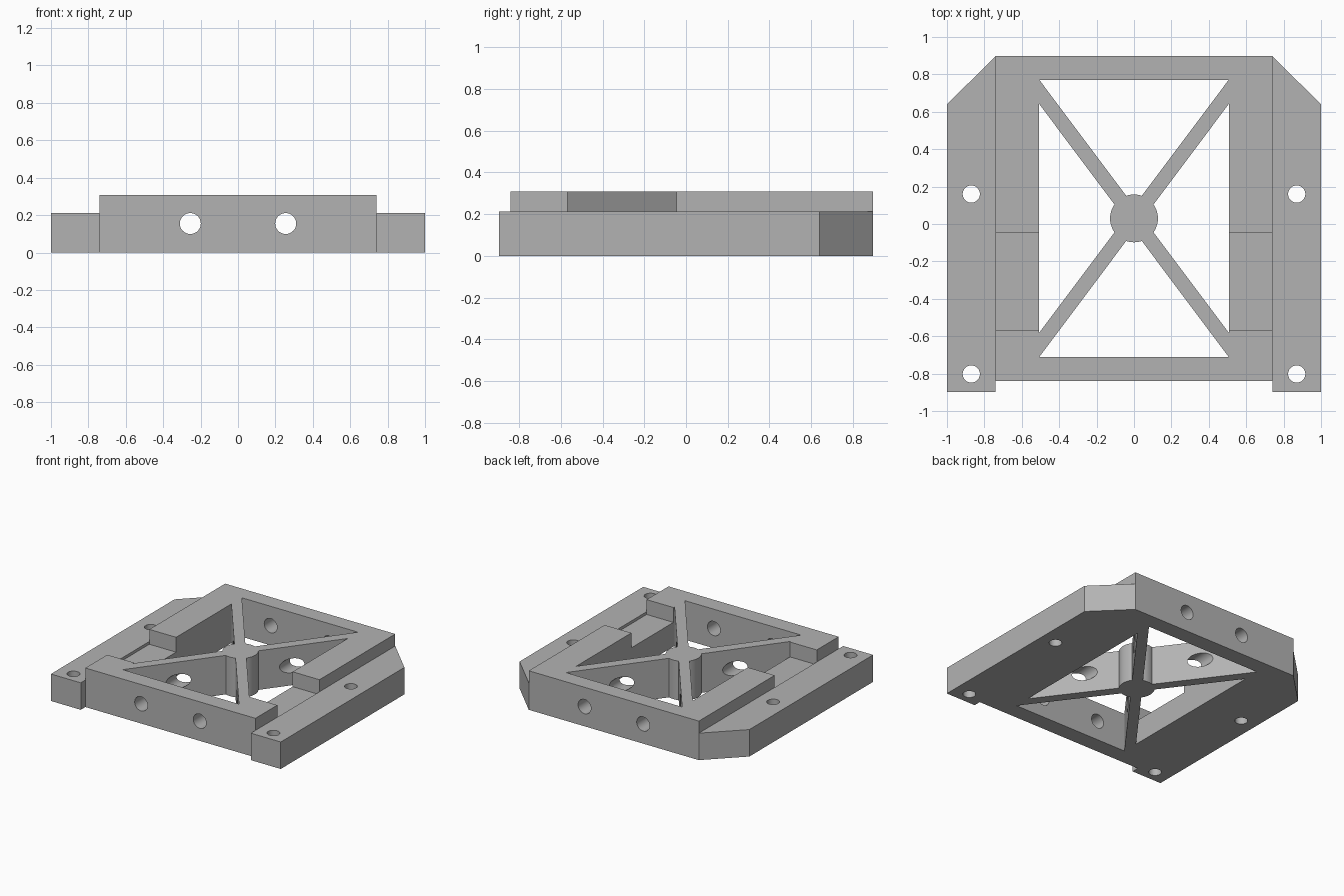
import bpy
import math
from mathutils import Matrix

if "Cube" in bpy.data.objects:
    bpy.data.objects.remove(bpy.data.objects["Cube"], do_unlink=True)

HEIGHT, FLANGE_TOP, NOTCH_FLOOR = 0.307, 0.212, 0.19
CORE_X, OPEN_X = 0.74, 0.507
BACK, FRONT, HUB_Y = 0.897, -0.84, 0.03

grey = bpy.data.materials.new("plain grey")
grey.use_nodes = True
color = (0.45, 0.45, 0.45, 1)
grey.diffuse_color = color
grey.node_tree.nodes["Principled BSDF"].inputs["Base Color"].default_value = color


def prism(name, outline, z0, z1):
    """Extrude a counter-clockwise outline from z0 to z1."""
    n = len(outline)
    verts = [(x, y, z) for z in (z0, z1) for x, y in outline]
    faces = [tuple(reversed(range(n))), tuple(range(n, 2 * n))]
    faces += [(i, (i + 1) % n, n + (i + 1) % n, n + i) for i in range(n)]
    mesh = bpy.data.meshes.new(name)
    mesh.from_pydata(verts, [], faces)
    mesh.materials.append(grey)
    obj = bpy.data.objects.new(name, mesh)
    bpy.context.collection.objects.link(obj)
    return obj


def block(name, x0, x1, y0, y1, z0, z1):
    return prism(name, [(x0, y0), (x1, y0), (x1, y1), (x0, y1)], z0, z1)


def disc(name, x, y, radius, z0, z1, sides=48):
    ring = [(x + radius * math.cos(math.tau * i / sides),
             y + radius * math.sin(math.tau * i / sides)) for i in range(sides)]
    return prism(name, ring, z0, z1)


def combine(target, tool, operation):
    """Apply a boolean and remove the tool."""
    mod = target.modifiers.new(operation.lower(), "BOOLEAN")
    mod.operation, mod.solver, mod.object = operation, "EXACT", tool
    bpy.context.view_layer.objects.active = target
    bpy.ops.object.modifier_apply(modifier=mod.name)
    bpy.data.objects.remove(tool, do_unlink=True)


# Base with side flanges, chamfered back corners and recessed front edge
right_half = [(CORE_X, FRONT), (CORE_X, -BACK), (1, -BACK), (1, 0.64), (CORE_X, BACK)]
left_half = [(-x, y) for x, y in reversed(right_half)]
frame = prism("mounting_frame", right_half + left_half, 0, FLANGE_TOP)

# Raised core
core = block("raised_core", -CORE_X, CORE_X, FRONT, BACK, 0.1, HEIGHT)
combine(frame, core, "UNION")

# Side notches and the central opening
for s in (-1, 1):
    x0, x1 = sorted((s * 0.4, s * CORE_X))
    combine(frame, block("notch", x0, x1, -0.568, -0.045, NOTCH_FLOOR, 1), "DIFFERENCE")
combine(frame, block("opening", -OPEN_X, OPEN_X, -0.71, 0.77, -1, 1), "DIFFERENCE")

# Crossed diagonal braces and round hub
slope, half, reach = 1.335, 0.065, 0.54
for s in (-1, 1):
    dy = s * slope * reach
    corners = [(-reach, HUB_Y - dy - half), (reach, HUB_Y + dy - half),
               (reach, HUB_Y + dy + half), (-reach, HUB_Y - dy + half)]
    combine(frame, prism("brace", corners, 0, HEIGHT), "UNION")
combine(frame, disc("hub", 0, HUB_Y, 0.128, 0, HEIGHT), "UNION")

# Bolt holes down through the flanges and lengthwise bores
for s in (-1, 1):
    for y in (0.16, -0.802):
        combine(frame, disc("bolt_hole", s * 0.87, y, 0.046, -1, 1), "DIFFERENCE")
    bore = disc("bore", 0, 0, 0.056, -2, 2)
    bore.data.transform(Matrix.Translation((s * 0.255, 0, 0.155))
                        @ Matrix.Rotation(math.pi / 2, 4, "X"))
    combine(frame, bore, "DIFFERENCE")

# Smooth round walls, keep edges sharp
bpy.ops.object.select_all(action="DESELECT")
frame.select_set(True)
bpy.context.view_layer.objects.active = frame
bpy.ops.object.shade_smooth_by_angle(angle=math.radians(30))
